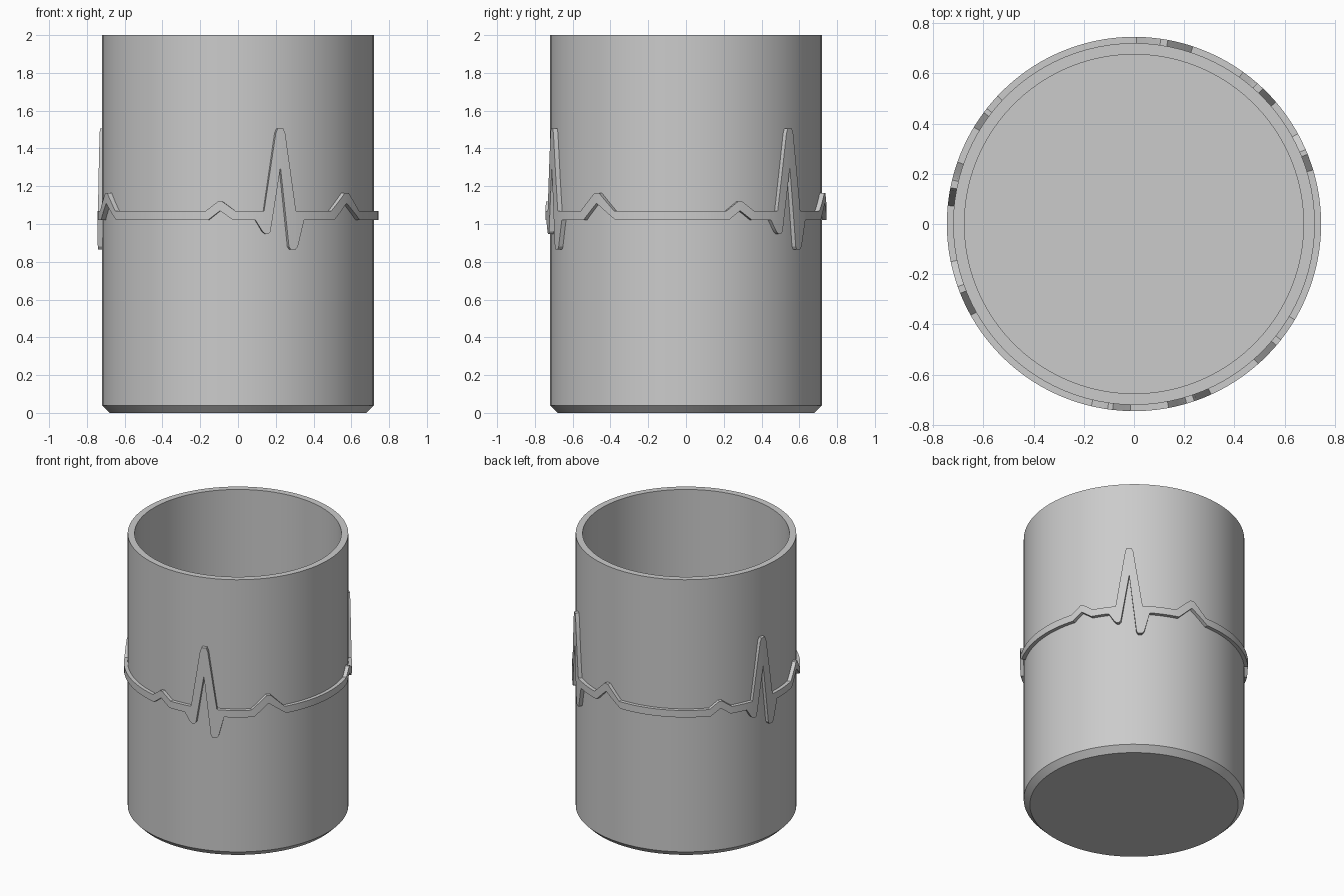
import bpy, bmesh
from math import radians, degrees, sin, cos, asin

cube = bpy.data.objects.get("Cube")
if cube:
    bpy.data.objects.remove(cube, do_unlink=True)

grey = bpy.data.materials.new("plain_grey")
grey.use_nodes = True
colour = (0.6, 0.6, 0.6, 1)
grey.diffuse_color = colour
grey.node_tree.nodes["Principled BSDF"].inputs["Base Color"].default_value = colour


def make_object(name, bm):
    bmesh.ops.recalc_face_normals(bm, faces=bm.faces)
    mesh = bpy.data.meshes.new(name)
    bm.to_mesh(mesh)
    bm.free()
    mesh.materials.append(grey)
    obj = bpy.data.objects.new(name, mesh)
    bpy.context.collection.objects.link(obj)
    bpy.ops.object.select_all(action="DESELECT")
    obj.select_set(True)
    bpy.context.view_layer.objects.active = obj
    bpy.ops.object.shade_smooth_by_angle(angle=radians(25))
    return obj


def ring_point(radius, angle, z):
    return (radius * sin(angle), -radius * cos(angle), z)


def bridge(bm, a, b):
    n = len(a)
    for i in range(n):
        j = (i + 1) % n
        bm.faces.new((a[i], a[j], b[j], b[i]))


# Cup: chamfered foot, straight wall, flat rim and inner floor
SEGMENTS = 96
profile = [(0.68, 0), (0.72, 0.04), (0.72, 2), (0.675, 2), (0.675, 0.05)]
bm = bmesh.new()
rings = [[bm.verts.new(ring_point(r, radians(360 * i / SEGMENTS), z))
          for i in range(SEGMENTS)] for r, z in profile]
for lower, upper in zip(rings, rings[1:]):
    bridge(bm, lower, upper)
bm.faces.new(rings[0])
bm.faces.new(rings[-1])
make_object("cup_body", bm)

# Pulse band: upper and lower outlines as (x on the front, height)
OUTER, INNER = 0.745, 0.71
TOP, BASE = 1.07, 1.02
top_edge = [(-0.17, TOP), (-0.105, 1.12), (-0.085, 1.12), (-0.015, TOP),
            (0.138, TOP), (0.2, 1.48), (0.21, 1.505), (0.24, 1.505),
            (0.25, 1.48), (0.307, TOP), (0.495, TOP), (0.567, 1.165),
            (0.585, 1.165), (0.64, TOP)]
low_edge = [(-0.16, BASE), (-0.095, 1.07), (-0.025, BASE), (0.093, BASE),
            (0.13, 0.96), (0.145, 0.948), (0.162, 0.948), (0.172, 0.96),
            (0.225, 1.3), (0.27, 0.88), (0.28, 0.865), (0.305, 0.865),
            (0.317, 0.88), (0.35, BASE), (0.51, BASE), (0.575, 1.11),
            (0.645, BASE)]


def to_degrees(edge):
    return [(degrees(asin(x / OUTER)), z) for x, z in edge]


def height(edge, angle, default):
    for (a, za), (b, zb) in zip(edge, edge[1:]):
        if a <= angle <= b:
            return za + (zb - za) * (angle - a) / (b - a)
    return default


top_edge, low_edge = to_degrees(top_edge), to_degrees(low_edge)
steps = {round(a, 3) for a, z in top_edge + low_edge}
for i in range(40):
    plain = -30 + 3 * i
    if all(abs(plain - s) > 0.8 for s in steps):
        steps.add(plain)

# The same pulse repeats three times round the cup
bm = bmesh.new()
loops = [[], [], [], []]
for turn in range(3):
    for step in sorted(steps):
        angle = radians(step + 120 * turn)
        top = height(top_edge, step, TOP)
        low = height(low_edge, step, BASE)
        corners = [(OUTER, low), (OUTER, top), (INNER, top), (INNER, low)]
        for loop, (r, z) in zip(loops, corners):
            loop.append(bm.verts.new(ring_point(r, angle, z)))
for k in range(4):
    bridge(bm, loops[k], loops[(k + 1) % 4])
make_object("pulse_band", bm)
